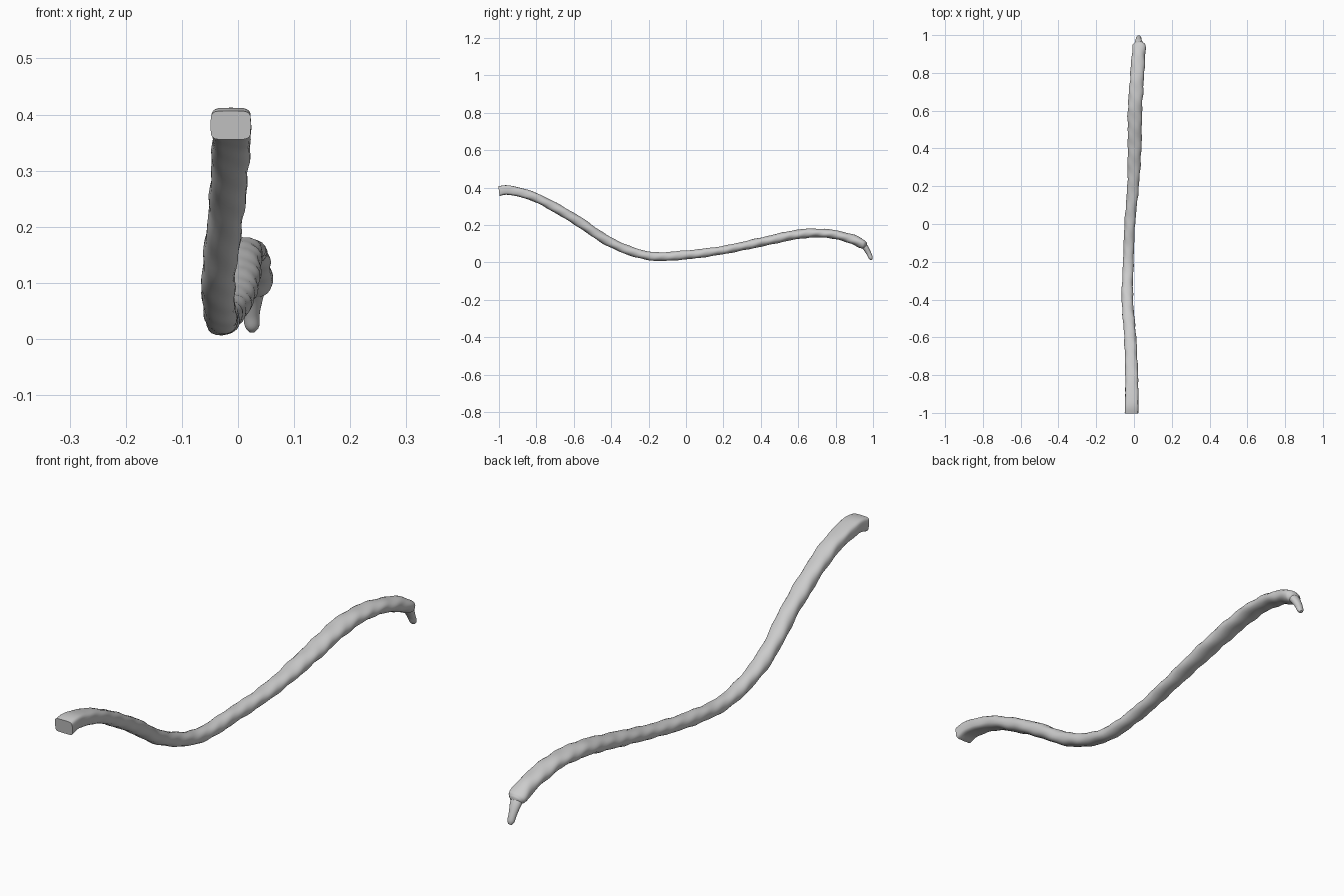
import bpy, bmesh, math
from mathutils import Vector

if "Cube" in bpy.data.objects:
    bpy.data.objects.remove(bpy.data.objects["Cube"])

SIDES = 20


def spline(rows, steps):
    """Catmull-Rom interpolation through rows of numbers."""
    out = []
    for i in range(len(rows) - 1):
        a, b = rows[max(i - 1, 0)], rows[i]
        c, d = rows[i + 1], rows[min(i + 2, len(rows) - 1)]
        for s in range(steps):
            t = s / steps
            out.append([0.5 * (2 * q + (r - p) * t + (2 * p - 5 * q + 4 * r - w) * t * t
                               + (3 * q - p - 3 * r + w) * t ** 3)
                        for p, q, r, w in zip(a, b, c, d)])
    out.append(list(rows[-1]))
    return out


def sweep(name, rows, steps, lump=0.0):
    """Tube along rows of (y, x, z, half width, half height, squareness)."""
    pts = spline(rows, steps)
    bm = bmesh.new()
    rings = []
    for i, (y, x, z, w, h, sq) in enumerate(pts):
        p, n = pts[max(i - 1, 0)], pts[min(i + 1, len(pts) - 1)]
        tangent = Vector((n[1] - p[1], n[0] - p[0], n[2] - p[2])).normalized()
        side = Vector((1, 0, 0))
        up = side.cross(tangent).normalized()
        ring = []
        for k in range(SIDES):
            a = 2 * math.pi * k / SIDES
            c, s = math.cos(a), math.sin(a)
            e = 2 / max(sq, 2)
            u = math.copysign(abs(c) ** e, c)
            v = math.copysign(abs(s) ** e, s)
            # gentle knobbly surface, fading in from the cut end
            fade = min(1, (y + 1) * 4)
            r = 1 + lump * fade * (math.sin(47 * y + 2 * a) + math.sin(83 * y - 3 * a + 1))
            ring.append(bm.verts.new(Vector((x, y, z)) + side * u * w * r + up * v * h * r))
        rings.append(ring)
    for r0, r1 in zip(rings, rings[1:]):
        for k in range(SIDES):
            j = (k + 1) % SIDES
            bm.faces.new((r0[k], r0[j], r1[j], r1[k]))
    bm.faces.new(rings[0][::-1])
    bm.faces.new(rings[-1])
    bmesh.ops.recalc_face_normals(bm, faces=bm.faces)
    mesh = bpy.data.meshes.new(name)
    bm.to_mesh(mesh)
    bm.free()
    obj = bpy.data.objects.new(name, mesh)
    bpy.context.collection.objects.link(obj)
    bpy.ops.object.select_all(action='DESELECT')
    obj.select_set(True)
    bpy.context.view_layer.objects.active = obj
    bpy.ops.object.shade_smooth_by_angle(angle=math.radians(40))
    return obj


# long wavy stem with a squared-off front end
sweep("stem", [
    (-1.00, -0.013, 0.381, 0.036, 0.026, 5),
    (-0.94, -0.012, 0.385, 0.035, 0.025, 4),
    (-0.80, -0.012, 0.345, 0.034, 0.024, 2.6),
    (-0.60, -0.020, 0.235, 0.032, 0.026, 2.3),
    (-0.40, -0.035, 0.105, 0.030, 0.025, 2.2),
    (-0.20, -0.030, 0.035, 0.028, 0.023, 2.2),
    (0.00, -0.022, 0.040, 0.028, 0.024, 2.2),
    (0.20, -0.005, 0.066, 0.031, 0.022, 2.2),
    (0.40, 0.003, 0.108, 0.036, 0.024, 2.2),
    (0.60, 0.005, 0.150, 0.038, 0.025, 2.2),
    (0.75, 0.014, 0.155, 0.037, 0.023, 2.2),
    (0.88, 0.023, 0.127, 0.036, 0.025, 2.2),
    (0.94, 0.027, 0.099, 0.035, 0.024, 2.2),
    (0.958, 0.027, 0.091, 0.024, 0.018, 2.2),
    (0.965, 0.027, 0.088, 0.010, 0.008, 2.2)], 12, 0.035)

# narrow drooping tip
sweep("tip", [
    (0.935, 0.026, 0.105, 0.026, 0.020, 2),
    (0.960, 0.025, 0.078, 0.021, 0.016, 2),
    (0.978, 0.024, 0.047, 0.015, 0.013, 2),
    (0.988, 0.025, 0.024, 0.013, 0.011, 2),
    (0.994, 0.025, 0.014, 0.006, 0.005, 2)], 5)
